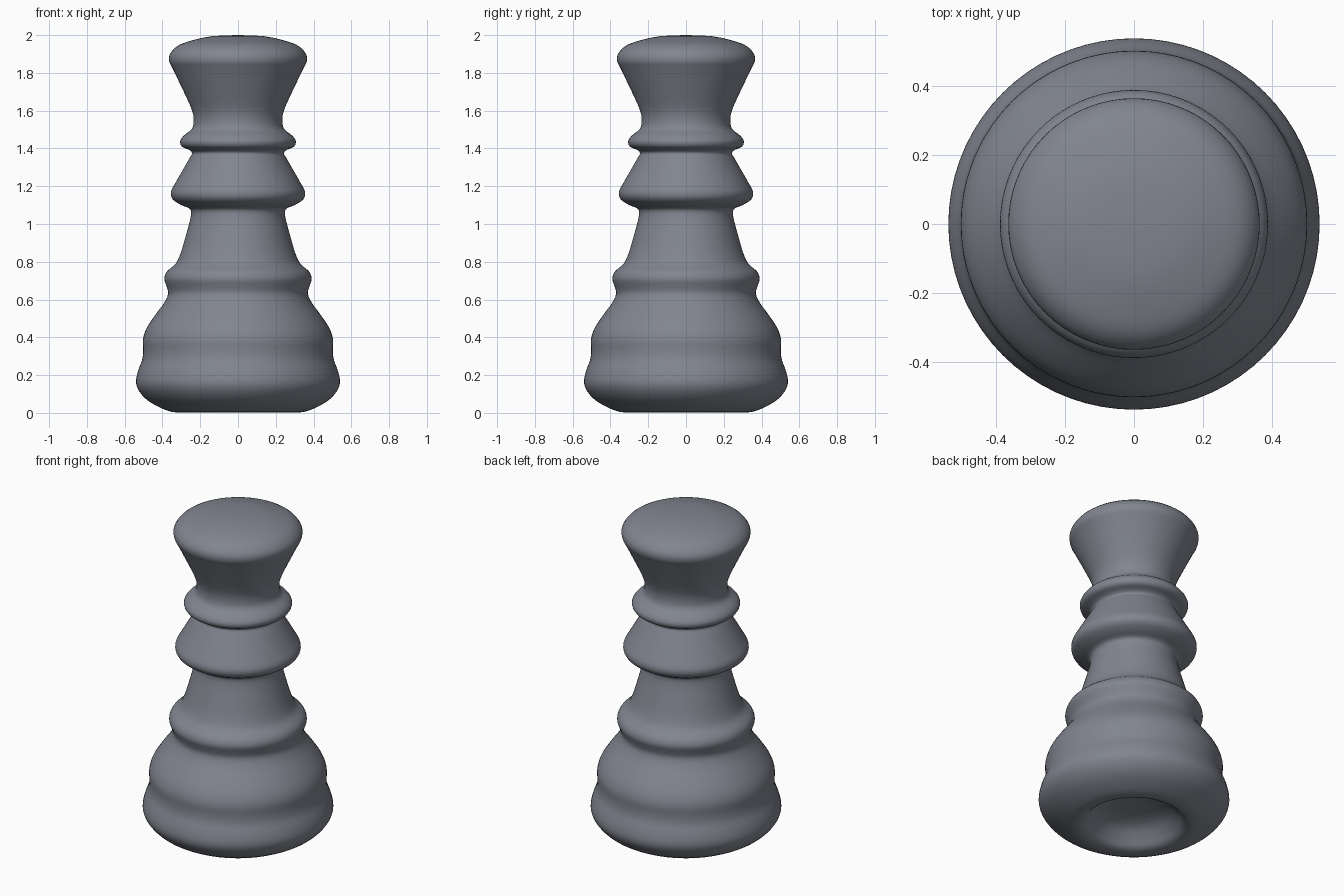
import bpy, bmesh, math

if "Cube" in bpy.data.objects:
    bpy.data.objects.remove(bpy.data.objects["Cube"])

STEPS = 3        # curve samples between profile points
SEGMENTS = 72    # sides around the axis

# Turned outline (radius, height): hollow underside, base, collars, flared head
PROFILE = [
    (0, .13), (.10, .125), (.19, .10), (.25, .05), (.285, .015), (.33, .003),
    (.39, .018), (.47, .06), (.52, .11), (.54, .16), (.53, .22), (.508, .28),
    (.502, .33), (.503, .39), (.483, .45), (.437, .52), (.393, .58), (.37, .63),
    (.378, .67), (.39, .71), (.375, .75), (.33, .79), (.302, .85), (.273, .95),
    (.25, 1.04), (.255, 1.08), (.30, 1.10), (.345, 1.13), (.355, 1.17),
    (.33, 1.22), (.29, 1.29), (.256, 1.35), (.243, 1.375), (.26, 1.393),
    (.297, 1.41), (.306, 1.44), (.285, 1.47), (.247, 1.50), (.235, 1.54),
    (.243, 1.60), (.287, 1.70), (.345, 1.82), (.364, 1.86), (.36, 1.90),
    (.32, 1.943), (.25, 1.97), (.14, 1.994), (0, 2.0),
]


def spline(pts, steps):
    """Smooth Catmull-Rom curve through the profile points."""
    out = []
    for i in range(len(pts) - 1):
        p0, p1 = pts[max(i - 1, 0)], pts[i]
        p2, p3 = pts[i + 1], pts[min(i + 2, len(pts) - 1)]
        for s in range(steps):
            t = s / steps
            out.append(tuple(
                0.5 * (2 * b + (c - a) * t + (2 * a - 5 * b + 4 * c - d) * t * t
                       + (3 * b - a - 3 * c + d) * t ** 3)
                for a, b, c, d in zip(p0, p1, p2, p3)))
    return out + [pts[-1]]


# Spin the outline into one continuous body
bm = bmesh.new()
verts = [bm.verts.new((r, 0, z)) for r, z in spline(PROFILE, STEPS)]
edges = [bm.edges.new(pair) for pair in zip(verts, verts[1:])]
bmesh.ops.spin(bm, geom=verts + edges, cent=(0, 0, 0), axis=(0, 0, 1),
               angle=math.tau, steps=SEGMENTS, use_duplicate=False)
bmesh.ops.remove_doubles(bm, verts=bm.verts, dist=1e-4)
bmesh.ops.recalc_face_normals(bm, faces=bm.faces)
for face in bm.faces:
    face.smooth = True

mesh = bpy.data.meshes.new("chess_piece")
bm.to_mesh(mesh)
bm.free()
piece = bpy.data.objects.new("chess_piece", mesh)
bpy.context.collection.objects.link(piece)

# Slate grey over the whole piece
grey = bpy.data.materials.new("slate_grey")
grey.diffuse_color = (0.22, 0.235, 0.275, 1)
grey.use_nodes = True
grey.node_tree.nodes["Principled BSDF"].inputs["Base Color"].default_value = grey.diffuse_color
mesh.materials.append(grey)
